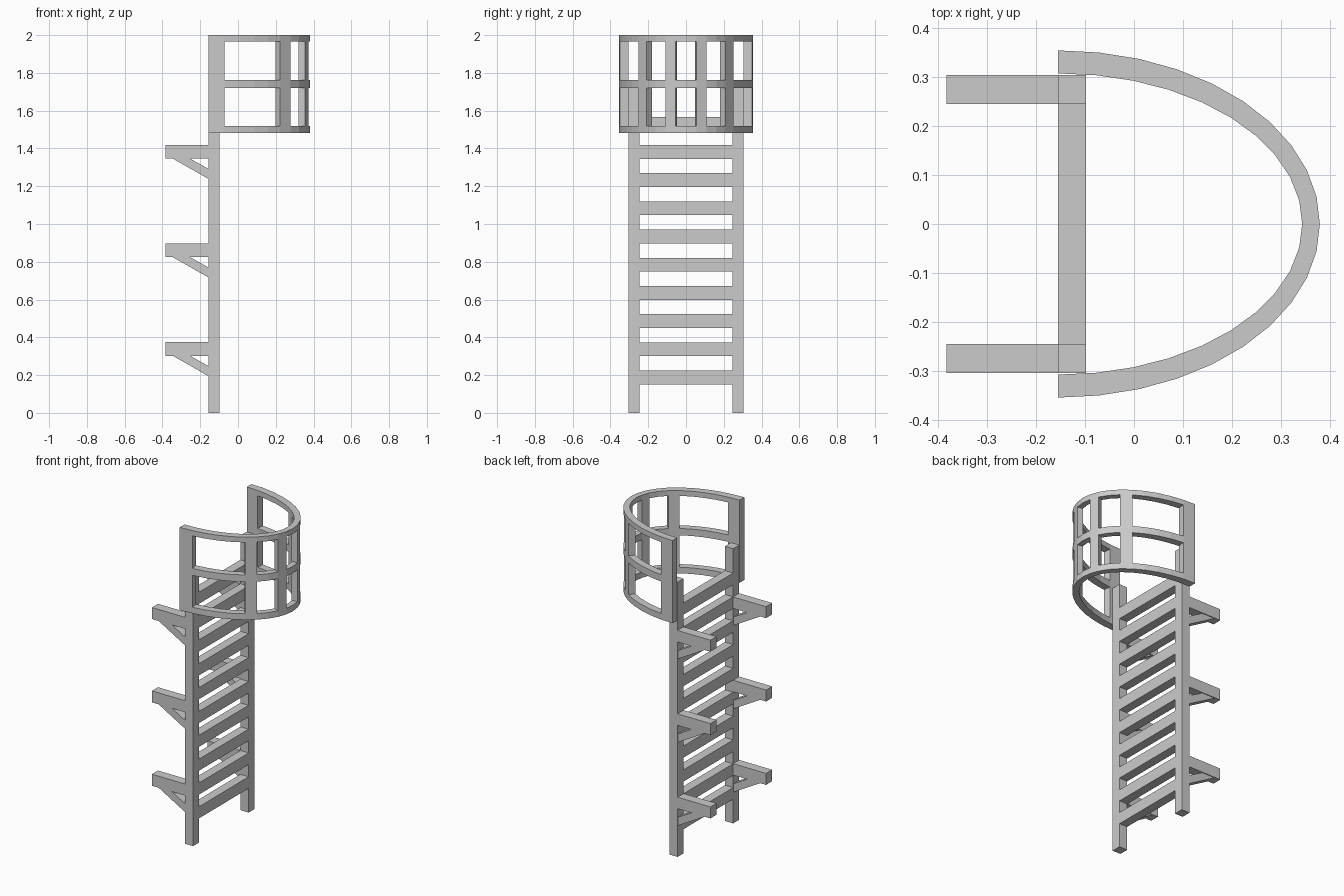
import bpy, bmesh
from math import sin, cos, pi

if "Cube" in bpy.data.objects:
    bpy.data.objects.remove(bpy.data.objects["Cube"])


def finish(name, bm):
    bmesh.ops.remove_doubles(bm, verts=bm.verts, dist=1e-5)
    bmesh.ops.recalc_face_normals(bm, faces=bm.faces)
    me = bpy.data.meshes.new(name)
    bm.to_mesh(me)
    bm.free()
    ob = bpy.data.objects.new(name, me)
    bpy.context.collection.objects.link(ob)
    return ob


def prism(name, profile, y0, y1):
    """Extrude an (x, z) outline from y0 to y1."""
    bm = bmesh.new()
    face = bm.faces.new([bm.verts.new((x, y0, z)) for x, z in profile])
    ext = bmesh.ops.extrude_face_region(bm, geom=[face])
    verts = [g for g in ext["geom"] if isinstance(g, bmesh.types.BMVert)]
    bmesh.ops.translate(bm, verts=verts, vec=(0, y1 - y0, 0))
    return finish(name, bm)


def box(name, x0, x1, y0, y1, z0, z1):
    return prism(name, [(x0, z0), (x1, z0), (x1, z1), (x0, z1)], y0, y1)


BACK, FRONT = -0.155, -0.098      # ladder depth in x
IN, OUT = 0.245, 0.305            # stile width in y

# Stiles with wall brackets and diagonal braces, both sides
for side, s in (("right", 1), ("left", -1)):
    ya, yb = sorted((s * IN, s * OUT))
    box(f"stile_{side}", BACK, FRONT, ya, yb, 0, 1.72)
    for i in range(3):
        z = 0.302 + 0.522 * i
        box(f"bracket_{side}_{i + 1}", -0.383, BACK, ya, yb, z, z + 0.072)
        prism(f"brace_{side}_{i + 1}",
              [(-0.345, z), (BACK, z - 0.108), (BACK, z - 0.055), (-0.253, z)],
              ya + 0.005, yb - 0.005)

# Rungs
for i in range(10):
    z = 0.151 + 0.1493 * i
    box(f"rung_{i + 1}", BACK, FRONT, -IN, IN, z, z + 0.073)

# Safety cage: half-elliptical wall of cells, left open between rails and posts
SEG = 20
LEVELS = [1.482, 1.52, 1.72, 1.763, 1.967, 2.0]
POSTS = {0, 5, 8, 11, 14, 19}


def solid(i, k):
    inside = 0 <= i < SEG and 0 <= k < len(LEVELS) - 1
    return inside and (k % 2 == 0 or i in POSTS)


bm = bmesh.new()
grid = {}
for i in range(SEG + 1):
    t = pi * i / SEG
    for k, z in enumerate(LEVELS):
        for r, (a, b) in enumerate(((0.499, 0.308), (0.535, 0.355))):
            grid[i, k, r] = bm.verts.new((BACK + a * sin(t), b * cos(t), z))


def quad(*keys):
    bm.faces.new([grid[key] for key in keys])


for i in range(SEG):
    for k in range(len(LEVELS) - 1):
        if not solid(i, k):
            continue
        for r in (0, 1):
            quad((i, k, r), (i + 1, k, r), (i + 1, k + 1, r), (i, k + 1, r))
        for d in (0, 1):
            if not solid(i + 2 * d - 1, k):
                quad((i + d, k, 0), (i + d, k, 1), (i + d, k + 1, 1), (i + d, k + 1, 0))
            if not solid(i, k + 2 * d - 1):
                quad((i, k + d, 0), (i + 1, k + d, 0), (i + 1, k + d, 1), (i, k + d, 1))
finish("safety_cage", bm)
